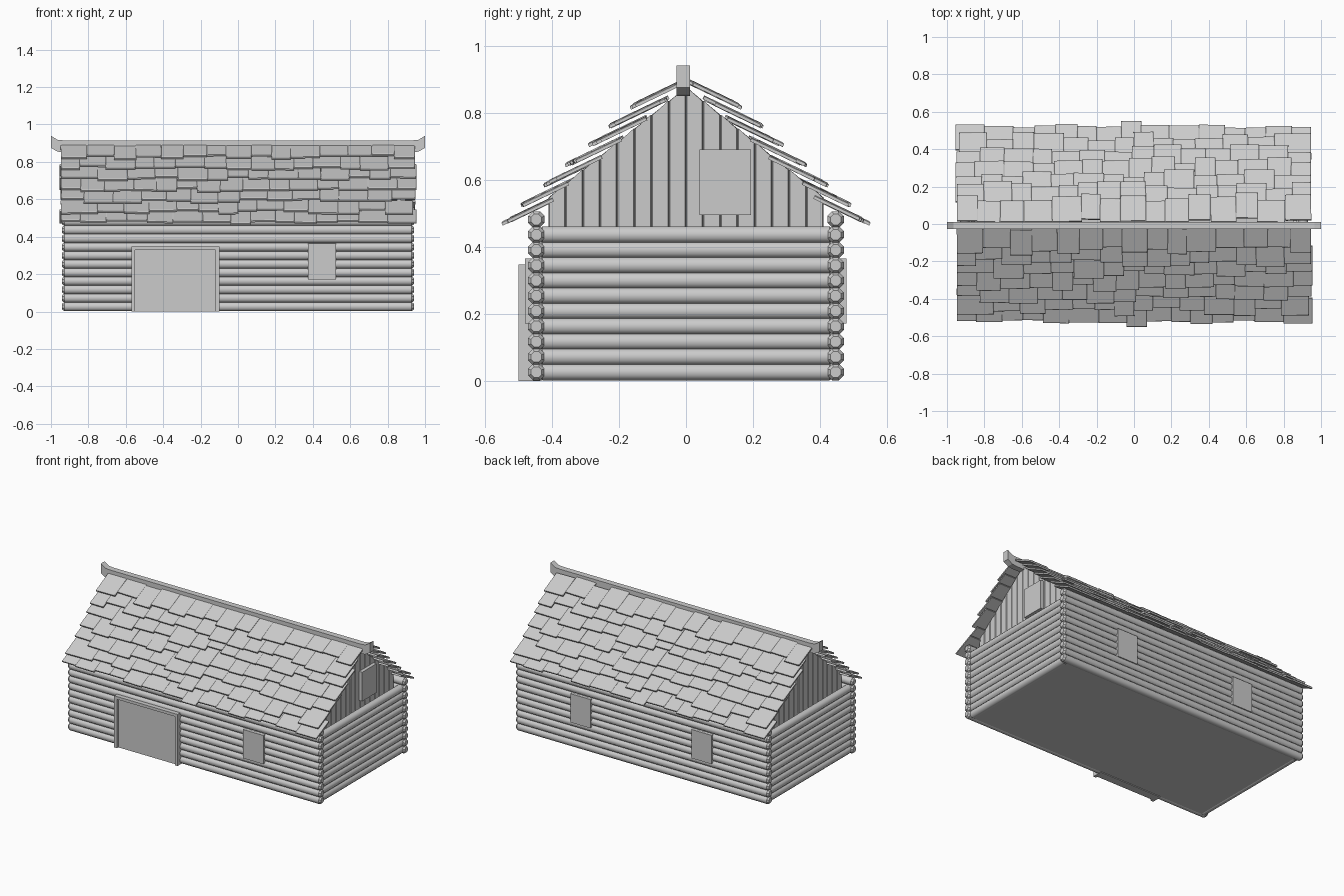
import bpy, bmesh, math, random
from mathutils import Vector, Matrix

if "Cube" in bpy.data.objects:
    bpy.data.objects.remove(bpy.data.objects["Cube"])

random.seed(7)


def finish(bm, name):
    bmesh.ops.recalc_face_normals(bm, faces=bm.faces)
    me = bpy.data.meshes.new(name)
    bm.to_mesh(me)
    bm.free()
    ob = bpy.data.objects.new(name, me)
    bpy.context.collection.objects.link(ob)
    return ob


def loft(bm, rings, smooth=()):
    """Skin closed rings of points and cap both ends."""
    vs = [[bm.verts.new(p) for p in r] for r in rings]
    n = len(vs[0])
    for k, (a, b) in enumerate(zip(vs, vs[1:])):
        for i in range(n):
            f = bm.faces.new((a[i], a[(i + 1) % n], b[(i + 1) % n], b[i]))
            f.smooth = k in smooth
    bm.faces.new(vs[0])
    bm.faces.new(vs[-1])


def box(bm, lo, hi):
    (x0, y0, z0), (x1, y1, z1) = lo, hi
    loft(bm, [[(x0, y0, z), (x1, y0, z), (x1, y1, z), (x0, y1, z)] for z in (z0, z1)])


def box_object(name, *boxes):
    bm = bmesh.new()
    for lo, hi in boxes:
        box(bm, lo, hi)
    return finish(bm, name)


def log(bm, axis, half, offset, z, r=0.0265):
    """Eight-sided log with chamfered ends along x or y."""
    rings = []
    for t, s in ((-half, 0.65), (-half + 0.012, 1), (half - 0.012, 1), (half, 0.65)):
        ring = []
        for i in range(8):
            a = math.radians(22.5 + 45 * i)
            u, w = offset + r * s * math.cos(a), z + r * s * math.sin(a)
            ring.append((t, u, w) if axis == 'x' else (u, t, w))
        rings.append(ring)
    loft(bm, rings, smooth=(1,))


# Log walls
PITCH, Z0 = 0.0455, 0.0265
for name, axis, half, off, count in (
        ("front_logs", 'x', 0.94, -0.446, 11), ("back_logs", 'x', 0.94, 0.446, 11),
        ("right_logs", 'y', 0.44, 0.905, 10), ("left_logs", 'y', 0.44, -0.905, 10)):
    bm = bmesh.new()
    for i in range(count):
        log(bm, axis, half, off, Z0 + PITCH * i)
    finish(bm, name)

# Floor
box_object("floor", ((-0.91, -0.44, 0.005), (0.91, 0.44, 0.02)))

# Plank gables under the roof slopes
for name, s in (("right_gable", 1), ("left_gable", -1)):
    bm = bmesh.new()
    n, w = 16, 0.82 / 16
    for i in range(n):
        a, b = -0.41 + w * i, -0.41 + w * (i + 1)
        rings = []
        for x, g in ((0.85, 0), (0.866, 0), (0.872, 0.003)):
            rings.append([(s * x, a + g, 0.42), (s * x, b - g, 0.42),
                          (s * x, b - g, 0.875 - 0.8 * abs(b)),
                          (s * x, a + g, 0.875 - 0.8 * abs(a))])
        loft(bm, rings)
    finish(bm, name)

# Roof shingles, one slope built and then turned half around for the other
ROWS, TILT = 7, math.atan(0.48)


def shingle(bm, xc, width, y_end, z_end, length, turn):
    h, t, c = width / 2, 0.012, 0.005
    m = (Matrix.Translation((xc, y_end, z_end)) @ Matrix.Rotation(-TILT, 4, 'X')
         @ Matrix.Rotation(turn, 4, 'Z'))
    rings = []
    for z, g in ((-t / 2, 0), (t / 4, 0), (t / 2, c)):
        rings.append([m @ Vector(p) for p in (
            (-h + g, -length, z), (h - g, -length, z), (h - g, -g, z), (-h + g, -g, z))])
    loft(bm, rings)


bm = bmesh.new()
for r in range(ROWS):
    x = -0.945 + random.uniform(-0.01, 0.02)
    while x < 0.86:
        w = random.uniform(0.10, 0.16)
        if 0.945 - x - w < 0.08:
            w = 0.945 - x
        slide = random.uniform(-0.025, 0.022)
        lift = random.uniform(0, 0.005)
        shingle(bm, x + w / 2, w + 0.002, 0.145 + 0.065 * r + slide,
                0.824 - 0.0585 * r - 0.48 * slide + lift,
                min(0.15, (0.135 + slide) / math.cos(TILT)) if r == 0 else 0.15,
                random.uniform(-0.02, 0.02))
        x += w
back = finish(bm, "back_shingles")
front = bpy.data.objects.new("front_shingles", back.data.copy())
front.data.transform(Matrix.Rotation(math.pi, 4, 'Z'))
bpy.context.collection.objects.link(front)

# Ridge beam with upturned ends
bm = bmesh.new()
stations = [(-1, 0.875, 0.94), (-0.965, 0.855, 0.918), (-0.93, 0.85, 0.915),
            (0.93, 0.85, 0.915), (0.965, 0.855, 0.918), (1, 0.875, 0.94)]
loft(bm, [[(x, -0.028, a), (x, 0.012, a), (x, 0.012, b), (x, -0.028, b)]
          for x, a, b in stations])
finish(bm, "ridge_beam")

# Door and frame
box_object("door", ((-0.55, -0.485, 0), (-0.12, -0.43, 0.33)))
box_object("door_frame",
           ((-0.57, -0.5, 0), (-0.55, -0.43, 0.347)),
           ((-0.12, -0.5, 0), (-0.10, -0.43, 0.347)),
           ((-0.55, -0.5, 0.328), (-0.12, -0.43, 0.347)))

# Window shutters
box_object("front_window", ((0.375, -0.48, 0.172), (0.525, -0.43, 0.365)))
for name, xc in (("back_window_left", -0.45), ("back_window_right", 0.45)):
    box_object(name, ((xc - 0.075, 0.43, 0.172), (xc + 0.075, 0.478, 0.365)))
box_object("gable_window", ((0.86, 0.04, 0.495), (0.895, 0.194, 0.69)))
